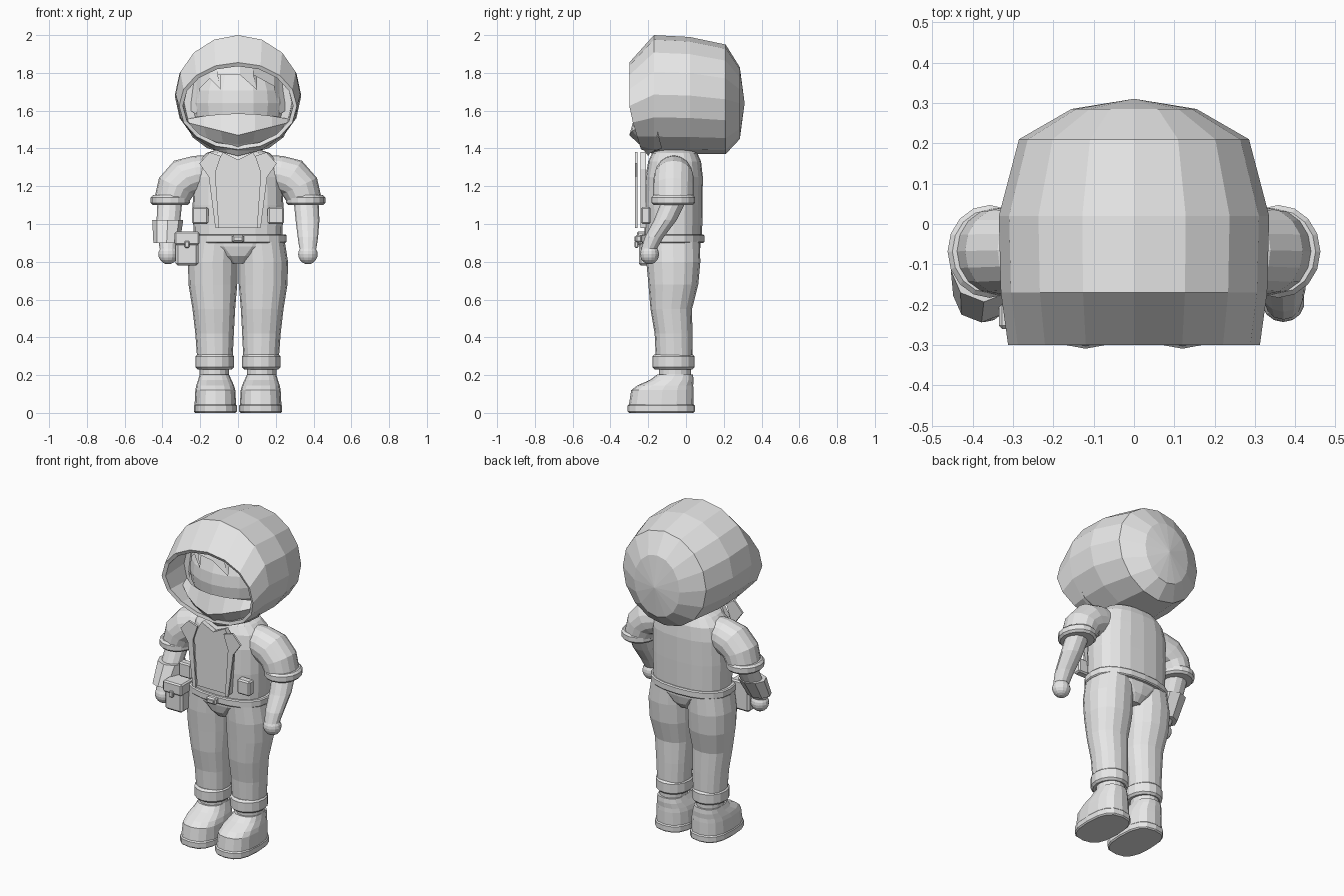
import bpy
import bmesh
from math import sin, cos, pi, radians
from mathutils import Vector

cube = bpy.data.objects.get("Cube")
if cube:
    bpy.data.objects.remove(cube, do_unlink=True)

# One plain material for the whole figure
grey = bpy.data.materials.new("plain_grey")
grey.use_nodes = True
shade = (0.8, 0.8, 0.8, 1)
grey.diffuse_color = shade
grey.node_tree.nodes["Principled BSDF"].inputs["Base Color"].default_value = shade


def finish(name, bm):
    """Turn a bmesh into a flat shaded object."""
    bmesh.ops.recalc_face_normals(bm, faces=bm.faces)
    mesh = bpy.data.meshes.new(name)
    bm.to_mesh(mesh)
    bm.free()
    mesh.materials.append(grey)
    obj = bpy.data.objects.new(name, mesh)
    bpy.context.collection.objects.link(obj)
    return obj


def ellipse(centre, u, v, sides, power=1.0):
    """Points of an ellipse; a power below one makes it boxier."""
    def soft(value):
        return abs(value) ** power * (1 if value > 0 else -1)
    points = []
    for i in range(sides):
        angle = 2 * pi * i / sides
        points.append(Vector(centre) + Vector(u) * soft(cos(angle)) + Vector(v) * soft(sin(angle)))
    return points


def skin(name, rows, closed=True, cap=True):
    """Join neighbouring rows of points with quads."""
    bm = bmesh.new()
    grid = [[bm.verts.new(p) for p in row] for row in rows]
    for low, high in zip(grid, grid[1:]):
        count = len(low)
        for i in range(count if closed else count - 1):
            j = (i + 1) % count
            bm.faces.new((low[i], low[j], high[j], high[i]))
    if cap:
        bm.faces.new(grid[0])
        bm.faces.new(grid[-1])
    return finish(name, bm)


def stack(name, rings, side=1, sides=12, power=1.0):
    """Solid from level rings: z, x, y, x radius, y radius, optional tilt."""
    rows = []
    for z, x, y, rx, ry, *tilt in rings:
        angle = radians(tilt[0]) if tilt else 0
        u = (side * rx * cos(angle), 0, rx * sin(angle))
        rows.append(ellipse((side * x, y, z), u, (0, ry, 0), sides, power))
    return skin(name, rows)


def band(name, low, high, x, y, rx, ry, side=1, sides=16, round_edge=0.012, power=1.0):
    """Padded band with rounded top and bottom edges."""
    r = round_edge
    rings = [(z, x, y, rx - inset, ry - inset)
             for z, inset in ((low, r), (low + r, 0), (high - r, 0), (high, r))]
    return stack(name, rings, side, sides, power)


def box(name, centre, size, bevel=0.008):
    bm = bmesh.new()
    bmesh.ops.create_cube(bm, size=1)
    bmesh.ops.scale(bm, vec=size, verts=bm.verts)
    bmesh.ops.translate(bm, vec=centre, verts=bm.verts)
    bmesh.ops.bevel(bm, geom=bm.edges[:], offset=bevel, segments=1, affect='EDGES')
    return finish(name, bm)


def ball(name, centre, radii, segments=16, rings=10):
    bm = bmesh.new()
    bmesh.ops.create_uvsphere(bm, u_segments=segments, v_segments=rings, radius=1)
    bmesh.ops.scale(bm, vec=radii, verts=bm.verts)
    bmesh.ops.translate(bm, vec=centre, verts=bm.verts)
    return finish(name, bm)


def plate(name, outline, y, depth, side=1):
    """Flat panel facing the front."""
    bm = bmesh.new()
    face = bm.faces.new([bm.verts.new((side * x, y, z)) for x, z in outline])
    result = bmesh.ops.extrude_face_region(bm, geom=[face])
    moved = [v for v in result["geom"] if isinstance(v, bmesh.types.BMVert)]
    bmesh.ops.translate(bm, vec=(0, depth, 0), verts=moved)
    return finish(name, bm)


# Hood: shell running from the back to the face opening, then its lining
hood_rings = [
    (0.31, 1.64, 0.002, 0.002), (0.285, 1.64, 0.155, 0.19), (0.21, 1.66, 0.285, 0.29),
    (0.02, 1.68, 0.335, 0.31), (-0.17, 1.685, 0.33, 0.315), (-0.3, 1.625, 0.312, 0.23),
    (-0.29, 1.625, 0.292, 0.21), (-0.12, 1.64, 0.285, 0.25)]
rows = []
for index, (y, z, rx, rz) in enumerate(hood_rings):
    row = ellipse((0, y, z), (rx, 0, 0), (0, 0, rz), 16)
    if index in (5, 6):
        # the chin of the opening sits further back
        for p in row:
            p.y += 0.3 * max(0, 1.6 - p.z)
    rows.append(row)
skin("hood", rows)

# Head with a jagged fringe
ball("head", (0, -0.01, 1.64), (0.27, 0.25, 0.26), 20, 12)
fringe = [(-0.25, 1.6), (-0.22, 1.58), (-0.2, 1.72), (-0.15, 1.77), (-0.09, 1.71), (-0.11, 1.79),
          (0.01, 1.79), (0.1, 1.71), (0.08, 1.79), (0.19, 1.73), (0.22, 1.58), (0.25, 1.6)]
skin("fringe", [[(x, 2.2 * x * x - 0.262, z) for x, z in fringe],
                [(x, 2.2 * x * x - 0.235, 1.85 - x * x) for x, z in fringe]],
     closed=False, cap=False)

# Face scarf: upper slope, folded ridge and tucked underside
spread = [s * 0.09 for s in range(-3, 4)]
skin("face_scarf", [
    [(x, 2.1 * x * x - 0.268, 1.585 - 0.4 * x * x) for x in spread],
    [(x, 1.9 * x * x - 0.3, 1.47 + 0.25 * abs(x)) for x in spread],
    [(x * 0.9, 1.4 * x * x - 0.245, 1.42 + 0.15 * abs(x)) for x in spread],
    [(x * 0.6, x * x - 0.2, 1.36 + 0.15 * abs(x)) for x in spread]],
    closed=False, cap=False)

# Torso, seat and belt
stack("jacket", [
    (0.93, 0, -0.067, 0.235, 0.152), (1.1, 0, -0.067, 0.24, 0.155), (1.25, 0, -0.063, 0.235, 0.152),
    (1.33, 0, -0.06, 0.215, 0.14), (1.375, 0, -0.06, 0.17, 0.12), (1.395, 0, -0.06, 0.11, 0.09)],
    sides=20, power=0.8)
stack("trouser_seat", [
    (0.79, 0, -0.07, 0.05, 0.1), (0.83, 0, -0.07, 0.1, 0.135),
    (0.88, 0, -0.07, 0.2, 0.147), (0.94, 0, -0.07, 0.243, 0.15)], sides=20, power=0.85)
band("belt", 0.9, 0.945, 0, -0.07, 0.257, 0.168, sides=20, round_edge=0.006, power=0.85)
box("belt_buckle", (0, -0.25, 0.922), (0.066, 0.035, 0.04))
box("buckle_bar", (0, -0.269, 0.922), (0.045, 0.008, 0.022), 0.002)
plate("shirt_front", [(-0.11, 0.98), (0.11, 0.98), (0.13, 1.29), (0.08, 1.38),
                      (0, 1.34), (-0.08, 1.38), (-0.13, 1.29)], -0.242, 0.03)

for side, word in ((1, "left"), (-1, "right")):
    # Jacket front
    plate(word + "_lapel", [(0.09, 1.36), (0.15, 1.38), (0.205, 1.32), (0.155, 1.25),
                            (0.12, 0.98), (0.1, 0.98), (0.12, 1.27)], -0.27, 0.012, side)
    box(word + "_pocket", (side * 0.2, -0.212, 1.045), (0.085, 0.05, 0.09))

    # Arm
    stack(word + "_sleeve", [
        (1.27, 0.14, -0.065, 0.095, 0.09, 90), (1.262, 0.22, -0.065, 0.1, 0.1, 80),
        (1.245, 0.275, -0.065, 0.11, 0.106, 55), (1.2, 0.325, -0.067, 0.103, 0.108, 25),
        (1.12, 0.352, -0.068, 0.094, 0.106)], side, 16)
    band(word + "_sleeve_cuff", 1.1, 1.153, 0.358, -0.068, 0.104, 0.115, side)
    stack(word + "_forearm", [
        (1.13, 0.36, -0.06, 0.066, 0.066), (1.02, 0.368, -0.11, 0.063, 0.06),
        (0.93, 0.37, -0.168, 0.054, 0.05), (0.87, 0.37, -0.195, 0.045, 0.042)], side)
    ball(word + "_hand", (side * 0.37, -0.193, 0.84), (0.053, 0.05, 0.053), 14, 10)

    # Leg
    stack(word + "_trouser_leg", [
        (0.93, 0.122, -0.07, 0.122, 0.142), (0.8, 0.134, -0.067, 0.131, 0.143),
        (0.68, 0.133, -0.067, 0.129, 0.132), (0.55, 0.128, -0.078, 0.113, 0.11),
        (0.42, 0.124, -0.066, 0.102, 0.1), (0.27, 0.122, -0.062, 0.093, 0.097)], side, 16, 0.9)
    band(word + "_trouser_cuff", 0.23, 0.31, 0.123, -0.066, 0.103, 0.112, side)
    band(word + "_ankle", 0.18, 0.24, 0.125, -0.058, 0.078, 0.085, side, round_edge=0.005)

    # Shoe with a separate sole
    band(word + "_sole", 0, 0.045, 0.12, -0.131, 0.114, 0.178, side, power=0.75, round_edge=0.007)
    stack(word + "_shoe", [
        (0.04, 0.12, -0.131, 0.11, 0.172), (0.12, 0.12, -0.125, 0.106, 0.165),
        (0.145, 0.121, -0.11, 0.1, 0.148), (0.175, 0.123, -0.075, 0.088, 0.115),
        (0.203, 0.125, -0.058, 0.078, 0.095)], side, 16, 0.78)

# Wrist guard on the right arm
stack("wrist_guard", [(0.9, 0.378, -0.178, 0.07, 0.066), (1.02, 0.372, -0.115, 0.082, 0.078)], -1, 8)

# Hip pouch with flap and clasp
box("pouch", (-0.27, -0.195, 0.87), (0.12, 0.11, 0.18), 0.012)
box("pouch_flap", (-0.27, -0.2, 0.925), (0.13, 0.12, 0.07), 0.008)
box("pouch_clasp", (-0.27, -0.262, 0.892), (0.024, 0.02, 0.036), 0.004)
